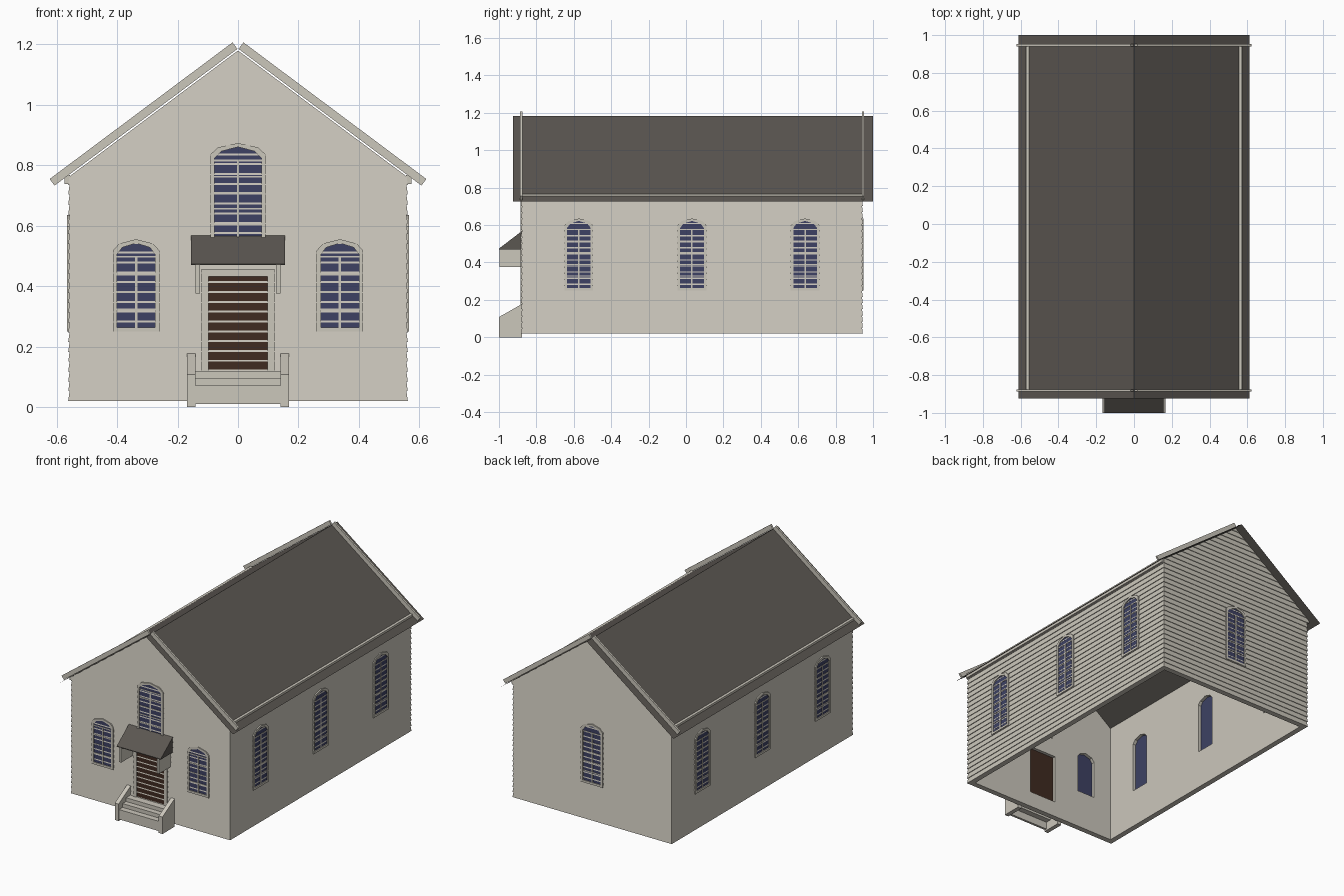
import bpy, bmesh
from mathutils import Vector

if "Cube" in bpy.data.objects:
    bpy.data.objects.remove(bpy.data.objects["Cube"], do_unlink=True)


def material(name, rgb):
    m = bpy.data.materials.new(name)
    m.use_nodes = True
    m.diffuse_color = (*rgb, 1)
    m.node_tree.nodes["Principled BSDF"].inputs["Base Color"].default_value = (*rgb, 1)
    return m


CREAM = material("cream paint", (0.60, 0.57, 0.50))
SLATE = material("dark shingle", (0.105, 0.095, 0.083))
GLASS = material("blue glass", (0.047, 0.053, 0.125))
BROWN = material("brown door", (0.05, 0.024, 0.015))

HALF_X, FRONT_Y, BACK_Y = 0.557, -0.877, 0.941
MID_Y = (FRONT_Y + BACK_Y) / 2
BASE_Z, RIDGE_Z, EAVE_X, EAVE_Z = 0.02, 1.182, 0.612, 0.725
PITCH, LIP, THICK = 0.0325, 0.0045, 0.03
SLOPE = (RIDGE_Z - EAVE_Z) / EAVE_X

# wall frames: origin, direction along the wall, outward direction
FRONT = (Vector((0, FRONT_Y, 0)), Vector((1, 0, 0)), Vector((0, -1, 0)))
BACK = (Vector((0, BACK_Y, 0)), Vector((-1, 0, 0)), Vector((0, 1, 0)))
LEFT = (Vector((HALF_X, 0, 0)), Vector((0, 1, 0)), Vector((1, 0, 0)))
RIGHT = (Vector((-HALF_X, 0, 0)), Vector((0, 1, 0)), Vector((-1, 0, 0)))


def finish(bm, name, mat):
    bmesh.ops.recalc_face_normals(bm, faces=bm.faces)
    me = bpy.data.meshes.new(name)
    bm.to_mesh(me)
    bm.free()
    me.materials.append(mat)
    ob = bpy.data.objects.new(name, me)
    bpy.context.collection.objects.link(ob)
    return ob


def place(bm, wall, pts, d):
    o, a, n = wall
    return [bm.verts.new(o + a * u + n * d + Vector((0, 0, v))) for u, v in pts]


def prism(bm, wall, pts, d0, d1):
    lo, hi = place(bm, wall, pts, d0), place(bm, wall, pts, d1)
    bm.faces.new(lo)
    bm.faces.new(hi)
    for i in range(len(pts)):
        j = (i + 1) % len(pts)
        bm.faces.new((lo[i], lo[j], hi[j], hi[i]))


def ring(bm, wall, outer, inner, d0, d1):
    loops = [place(bm, wall, p, d) for p, d in
             ((outer, d0), (outer, d1), (inner, d1), (inner, d0))]
    for k in range(4):
        a, b = loops[k], loops[(k + 1) % 4]
        for i in range(len(a)):
            j = (i + 1) % len(a)
            bm.faces.new((a[i], a[j], b[j], b[i]))


def rect(u0, u1, v0, v1):
    return [(u0, v0), (u1, v0), (u1, v1), (u0, v1)]


def arch(c, w, z0, z1):
    return [(c - w, z0), (c + w, z0), (c + w, z1 - 0.037), (c + 0.72 * w, z1 - 0.014),
            (c, z1), (c - 0.72 * w, z1 - 0.014), (c - w, z1 - 0.037)]


def box(name, mat, x0, x1, y0, y1, z0, z1):
    bm = bmesh.new()
    prism(bm, (Vector(), Vector((1, 0, 0)), Vector((0, 1, 0))), rect(x0, x1, z0, z1), y0, y1)
    return finish(bm, name, mat)


def side_prism(name, mat, pts, x0, x1):
    bm = bmesh.new()
    prism(bm, (Vector(), Vector((0, 1, 0)), Vector((1, 0, 0))), pts, x0, x1)
    return finish(bm, name, mat)


cutter_bm = bmesh.new()


def window(name, wall, c, w, z0, z1, rows):
    # glass sits just under the lips of the clapboards
    outline = arch(c, w, z0, z1)
    prism(cutter_bm, wall, outline, -THICK - 0.02, -0.008)
    bm = bmesh.new()
    prism(bm, wall, outline, -0.01, 0.0036)
    finish(bm, name + "_glass", GLASS)
    bm = bmesh.new()
    ring(bm, wall, arch(c, w + 0.014, z0 - 0.014, z1 + 0.013), outline, -0.002, 0.009)
    finish(bm, name + "_frame", CREAM)
    bm = bmesh.new()
    top = z1 - 0.045
    prism(bm, wall, rect(c - 0.004, c + 0.004, z0, top), 0, 0.0065)
    for k in range(1, rows + 1):
        z = z0 + (top - z0) * k / rows
        prism(bm, wall, rect(c - w, c + w, z - 0.003, z + 0.003), 0, 0.006)
    finish(bm, name + "_muntins", CREAM)


# windows
for side, s in (("left", 1), ("right", -1)):
    window(f"front_{side}_window", FRONT, 0.337 * s, 0.063, 0.264, 0.542, 4)
    for i, y in enumerate((-0.573, 0.032, 0.637)):
        window(f"{side}_wall_window_{i + 1}", LEFT if s > 0 else RIGHT, y, 0.063, 0.264, 0.622, 5)
window("front_upper_window", FRONT, 0, 0.077, 0.55, 0.86, 5)
window("back_window", BACK, 0, 0.063, 0.264, 0.622, 5)

# door and its frame
door = rect(-0.097, 0.097, 0.12, 0.432)
prism(cutter_bm, FRONT, door, -THICK - 0.02, -0.008)
bm = bmesh.new()
prism(bm, FRONT, door, -0.01, 0.0036)
finish(bm, "door", BROWN)
bm = bmesh.new()
ring(bm, FRONT, rect(-0.12, 0.12, 0.105, 0.456), door, -0.002, 0.009)
finish(bm, "door_frame", CREAM)

# clapboard walls: stacked boards, each flared at its bottom edge
bm = bmesh.new()
loops = []
level = 0
while BASE_Z + level * PITCH < RIDGE_Z + 0.03:
    for z, off in ((level, LIP), (level + 1, 0)):
        x, y0, y1 = HALF_X + off, FRONT_Y - off, BACK_Y + off
        loops.append([bm.verts.new((px, py, BASE_Z + z * PITCH))
                      for px, py in ((-x, y0), (x, y0), (x, y1), (-x, y1))])
    level += 1
for a, b in zip(loops, loops[1:]):
    for i in range(4):
        j = (i + 1) % 4
        bm.faces.new((a[i], a[j], b[j], b[i]))
bm.faces.new(loops[0])
bm.faces.new(loops[-1])
walls = finish(bm, "clapboard_walls", CREAM)

# hollow the walls and open the recesses
room = box("room_cutter", CREAM, -HALF_X + THICK, HALF_X - THICK,
           FRONT_Y + THICK, BACK_Y - THICK, -0.5, 2)
recesses = finish(cutter_bm, "recess_cutter", CREAM)
bpy.context.view_layer.objects.active = walls
for cutter in (room, recesses):
    cutter.hide_render = True
    mod = walls.modifiers.new("cut", "BOOLEAN")
    mod.operation, mod.solver, mod.object = "DIFFERENCE", "EXACT", cutter
    bpy.ops.object.modifier_apply(modifier=mod.name)
    bpy.data.objects.remove(cutter, do_unlink=True)

# trim the walls to the gable
bm = bmesh.new()
bm.from_mesh(walls.data)
for s in (1, -1):
    bmesh.ops.bisect_plane(bm, geom=bm.verts[:] + bm.edges[:] + bm.faces[:],
                           plane_co=(0, 0, RIDGE_Z - 0.003),
                           plane_no=Vector((s * SLOPE, 0, 1)).normalized(), clear_outer=True)
bm.to_mesh(walls.data)
bm.free()

# main roof
bm = bmesh.new()
rows = [[bm.verts.new((x, y, z)) for x, z in ((-EAVE_X, EAVE_Z), (0, RIDGE_Z), (EAVE_X, EAVE_Z))]
        for y in (-0.925, 1.0)]
for i in (0, 1):
    bm.faces.new((rows[0][i], rows[0][i + 1], rows[1][i + 1], rows[1][i]))
finish(bm, "main_roof", SLATE)

# bargeboards along both gables and trim along the eaves
down = Vector((EAVE_X, EAVE_Z - RIDGE_Z)).normalized()
up = Vector((-down.y, down.x))
length = 0.755
for side, s in (("left", 1), ("right", -1)):
    start = Vector((0, RIDGE_Z))
    corners = [start + down * d + up * h for d, h in
               ((0, 0.003), (length, 0.003), (length, 0.03), (0, 0.03))]
    for end, y in (("front", FRONT_Y - 0.004), ("back", BACK_Y + 0.006)):
        bm = bmesh.new()
        prism(bm, (Vector(), Vector((s, 0, 0)), Vector((0, 1, 0))),
              [(p.x, p.y) for p in corners], y - 0.006, y + 0.006)
        finish(bm, f"{end}_{side}_bargeboard", CREAM)
    box(f"{side}_eave_trim", CREAM, s * 0.555, s * 0.573, FRONT_Y, BACK_Y, 0.738, 0.767)

    # porch brackets and sloped step walls
    box(f"{side}_porch_bracket", CREAM, s * 0.126, s * 0.141, -0.997, FRONT_Y, 0.375, 0.471)
    side_prism(f"{side}_step_wall", CREAM,
               [(-1, 0), (FRONT_Y, 0), (FRONT_Y, 0.178), (-1, 0.108)], s * 0.141, s * 0.168)

# porch roof
side_prism("porch_roof", SLATE, [(-1, 0.47), (FRONT_Y, 0.47), (FRONT_Y, 0.568), (-1, 0.474)],
           -0.155, 0.155)

# entrance steps, hollow underneath
side_prism("entrance_steps", CREAM,
           [(-0.997, 0.01), (-0.997, 0.072), (-0.96, 0.072), (-0.96, 0.096), (-0.925, 0.096),
            (-0.925, 0.12), (FRONT_Y, 0.12), (FRONT_Y, 0.105), (-0.91, 0.105), (-0.91, 0.08),
            (-0.945, 0.08), (-0.945, 0.056), (-0.982, 0.056), (-0.982, 0.01)], -0.142, 0.142)
